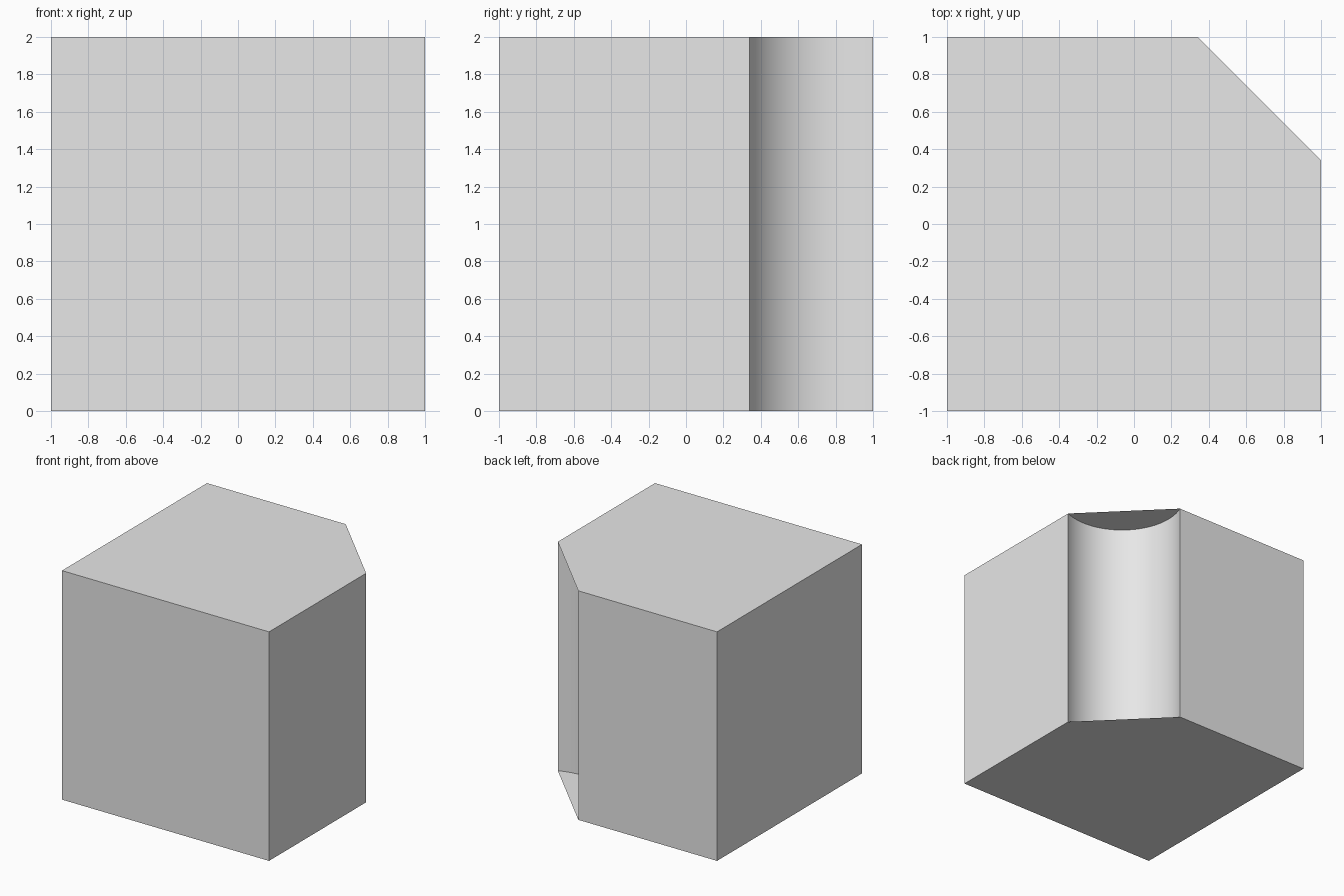
import bpy, bmesh, math

cube = bpy.data.objects.get("Cube")
if cube:
    bpy.data.objects.remove(cube, do_unlink=True)

# Single light grey material
GREY = (0.8, 0.8, 0.8, 1.0)
mat = bpy.data.materials.new("light grey")
mat.use_nodes = True
mat.diffuse_color = GREY
mat.node_tree.nodes["Principled BSDF"].inputs["Base Color"].default_value = GREY

HEIGHT = 2.0
CENTRE, RADIUS, STEPS = 0.803, 0.503, 40

# Plan: square with a round groove biting into the back left corner
reach = math.sqrt(RADIUS ** 2 - (1 - CENTRE) ** 2)
start = math.atan2(-reach, 1 - CENTRE)
end = math.atan2(1 - CENTRE, -reach) - 2 * math.pi
groove = []
for i in range(STEPS + 1):
    a = start + (end - start) * i / STEPS
    groove.append((CENTRE + RADIUS * math.cos(a), CENTRE + RADIUS * math.sin(a)))
outline = [(-1, 1), (-1, -1), (1, -1)] + groove

bm = bmesh.new()
low = [bm.verts.new((x, y, 0)) for x, y in outline]
high = [bm.verts.new((x, y, HEIGHT)) for x, y in outline]

# Side walls and groove wall
n = len(outline)
for i in range(n):
    j = (i + 1) % n
    bm.faces.new((low[i], low[j], high[j], high[i]))

# Flat caps, spanning straight across the groove
corners = [0, 1, 2, 3, n - 1]
bm.faces.new([high[i] for i in corners])
bm.faces.new([low[i] for i in reversed(corners)])

mesh = bpy.data.meshes.new("grooved_block")
bm.to_mesh(mesh)
bm.free()
mesh.materials.append(mat)
block = bpy.data.objects.new("grooved_block", mesh)
bpy.context.collection.objects.link(block)

# Smooth the groove, keep the block edges sharp
bpy.ops.object.select_all(action='DESELECT')
block.select_set(True)
bpy.context.view_layer.objects.active = block
bpy.ops.object.shade_smooth_by_angle(angle=math.radians(30))
